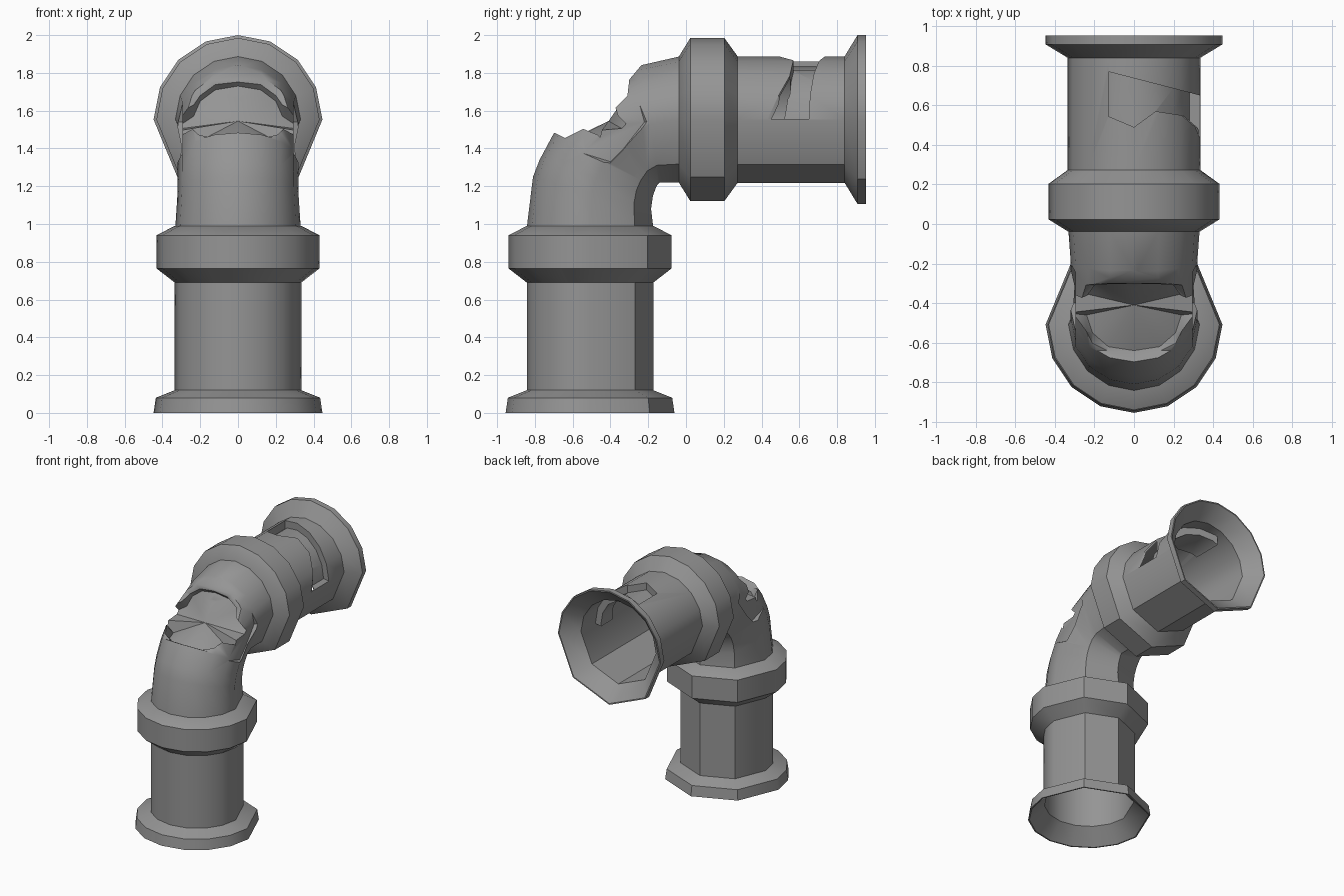
import bpy, bmesh
from math import sin, cos, radians
from mathutils import Vector

cube = bpy.data.objects.get("Cube")
if cube:
    bpy.data.objects.remove(cube, do_unlink=True)

metal = bpy.data.materials.new("pipe_grey")
metal.use_nodes = True
grey = (0.30, 0.30, 0.30, 1)
metal.diffuse_color = grey
metal.node_tree.nodes["Principled BSDF"].inputs["Base Color"].default_value = grey

# Section: fine half on the outside of the bend, coarse half on the inside
ANGLES = [radians(22.5 * i) for i in range(9)] + [radians(a) for a in (225, 270, 315)]


def make(name, bm):
    bmesh.ops.recalc_face_normals(bm, faces=bm.faces[:])
    mesh = bpy.data.meshes.new(name)
    bm.to_mesh(mesh)
    bm.free()
    mesh.materials.append(metal)
    ob = bpy.data.objects.new(name, mesh)
    bpy.context.scene.collection.objects.link(ob)
    return ob


def bridge(bm, a, b):
    n = len(a)
    for i in range(n):
        bm.faces.new((a[i], a[(i + 1) % n], b[(i + 1) % n], b[i]))


def ring(bm, centre, outward, rx, ro):
    return [bm.verts.new(centre + Vector((rx * cos(a), 0, 0)) + outward * (ro * sin(a)))
            for a in ANGLES]


def arm(name, start, axis, outward, profile, closed=True):
    """Pipe turned from a (radius, distance) profile, closed ring or capped."""
    bm = bmesh.new()
    rings = [ring(bm, start + axis * d, outward, r, r) for r, d in profile]
    for a, b in zip(rings, rings[1:]):
        bridge(bm, a, b)
    if closed:
        bridge(bm, rings[-1], rings[0])
    else:
        bm.faces.new(rings[0])
        bm.faces.new(rings[-1])
    return make(name, bm)


def prism(name, points, shift, taper=1.0):
    """Cutter: a polygon extruded along a vector, optionally spreading."""
    bm = bmesh.new()
    pts = [Vector(p) for p in points]
    mid = sum(pts, Vector()) / len(pts)
    low = [bm.verts.new(p) for p in pts]
    top = [bm.verts.new(mid + (p - mid) * taper + Vector(shift)) for p in pts]
    bm.faces.new(low)
    bm.faces.new(top)
    bridge(bm, low, top)
    return make(name, bm)


def cut(ob, cutter, operation='DIFFERENCE', keep=False):
    cutter.hide_render = True
    mod = ob.modifiers.new("cut", 'BOOLEAN')
    mod.operation = operation
    mod.solver = 'EXACT'
    mod.object = cutter
    bpy.ops.object.select_all(action='DESELECT')
    bpy.context.view_layer.objects.active = ob
    ob.select_set(True)
    bpy.ops.object.modifier_apply(modifier=mod.name)
    if not keep:
        bpy.data.objects.remove(cutter, do_unlink=True)


UP, BACK, FRONT = Vector((0, 0, 1)), Vector((0, -1, 0)), Vector((0, -1, 0))
INNER = [(0.326, 0.99), (0.326, 0.113), (0.437, 0.0)]

# Standing arm with foot flange and collar
lower_arm = arm("lower_arm", Vector((0, -0.508, 0)), UP, FRONT,
                [(0.447, 0), (0.435, 0.08), (0.335, 0.12), (0.335, 0.69),
                 (0.432, 0.765), (0.432, 0.94), (0.335, 0.99)] + INNER)

# Horizontal arm with end flange and collar
END = Vector((0, 0.953, 1.553))
upper_arm = arm("upper_arm", END, BACK, UP,
                [(0.447, 0), (0.447, 0.045), (0.335, 0.113), (0.335, 0.68),
                 (0.432, 0.75), (0.432, 0.93), (0.335, 0.99)] + INNER)

# Jagged sunken patch in the horizontal arm, with a pocket behind it
hole = [(0.4, 0.40), (0.335, 0.43), (0.31, 0.49), (0.24, 0.55), (0.11, 0.57),
        (0, 0.49), (-0.13, 0.545), (-0.13, 0.77), (0.335, 0.65), (0.4, 0.64)]
patch_cutter = prism("patch_cutter", [(x, y, 1.555) for x, y in hole], (0, 0, 0.5))
cut(patch_cutter, arm("core_cutter", END, BACK, UP, [(0.28, 0.05), (0.28, 0.8)], False))
patch_pocket = arm("patch_pocket", END, BACK, UP,
                   [(0.33, 0.12), (0.33, 0.65), (0.27, 0.65), (0.27, 0.12)])
cut(patch_pocket, prism("pocket_cutter", [(0.1 + (x - 0.1) * 1.05, 0.58 + (y - 0.58) * 1.05, 1.545)
                                          for x, y in hole], (0, 0, 0.5)), 'INTERSECT')
cut(patch_pocket, patch_cutter, keep=True)
cut(upper_arm, patch_cutter)

# Elbow: sections set by their inner and outer points in the side plane
bm = bmesh.new()
rings = []
for iy, iz, oy, oz, rx in [(-0.173, 0.98, -0.843, 0.98, 0.332),
                           (-0.185, 1.08, -0.81, 1.25, 0.32),
                           (-0.175, 1.15, -0.775, 1.34, 0.32),
                           (-0.16, 1.19, -0.70, 1.48, 0.32),
                           (-0.15, 1.21, -0.52, 1.70, 0.32),
                           (-0.14, 1.22, -0.24, 1.84, 0.32),
                           (-0.03, 1.22, -0.03, 1.888, 0.332)]:
    inside, outside = Vector((0, iy, iz)), Vector((0, oy, oz))
    half = (outside - inside) / 2
    rings.append(ring(bm, inside + half, half.normalized(), rx, half.length))
for a, b in zip(rings, rings[1:]):
    bridge(bm, a, b)
bm.faces.new(rings[0])
bm.faces.new(rings[-1])
elbow = make("elbow", bm)

# Wide notch across the outer corner of the elbow
notch = [(-0.95, 1.52), (-0.70, 1.485), (-0.64, 1.455), (-0.43, 1.56),
         (-0.31, 1.68), (-0.30, 1.765), (-0.22, 1.86), (-0.3, 2.1), (-0.95, 2.1)]
cut(elbow, prism("notch_cutter", [(-0.5, y, z) for y, z in notch], (1, 0, 0)))

# Chipped skin on both sides of the notch
chip = [(-0.66, 1.41), (-0.40, 1.33), (-0.33, 1.40), (-0.22, 1.54),
        (-0.27, 1.72), (-0.45, 1.7), (-0.6, 1.6)]
for side in (-1, 1):
    cut(elbow, prism("chip_cutter", [(side * 0.295, y, z) for y, z in chip],
                     (side * 0.1, 0, 0), 1.3))

# Sunken fan inside the notch, meeting at one point and dropping at the sides
half = [(0, -0.28, 1.73), (0.12, -0.275, 1.71), (0.2, -0.28, 1.65), (0.235, -0.30, 1.57),
        (0.34, -0.33, 1.50), (0.34, -0.45, 1.49), (0.24, -0.46, 1.42),
        (0.21, -0.55, 1.42), (0.13, -0.62, 1.43), (0, -0.64, 1.435)]
outline = half + [(-x, y, z) for x, y, z in half[-2:0:-1]]
bm = bmesh.new()
apex = bm.verts.new((0, -0.41, 1.545))
low = [bm.verts.new(p) for p in outline]
top = [bm.verts.new(Vector(p) + Vector((0, -0.3, 0.3))) for p in outline]
for a, b in zip(low, low[1:] + low[:1]):
    bm.faces.new((apex, a, b))
bridge(bm, low, top)
bm.faces.new(top)
bmesh.ops.triangulate(bm, faces=[f for f in bm.faces if len(f.verts) > 3])
cut(elbow, make("fan_cutter", bm))

# Smooth shading with sharp breaks
for ob in (lower_arm, upper_arm, patch_pocket, elbow):
    bpy.ops.object.select_all(action='DESELECT')
    bpy.context.view_layer.objects.active = ob
    ob.select_set(True)
    bpy.ops.object.shade_smooth_by_angle(angle=radians(40))
